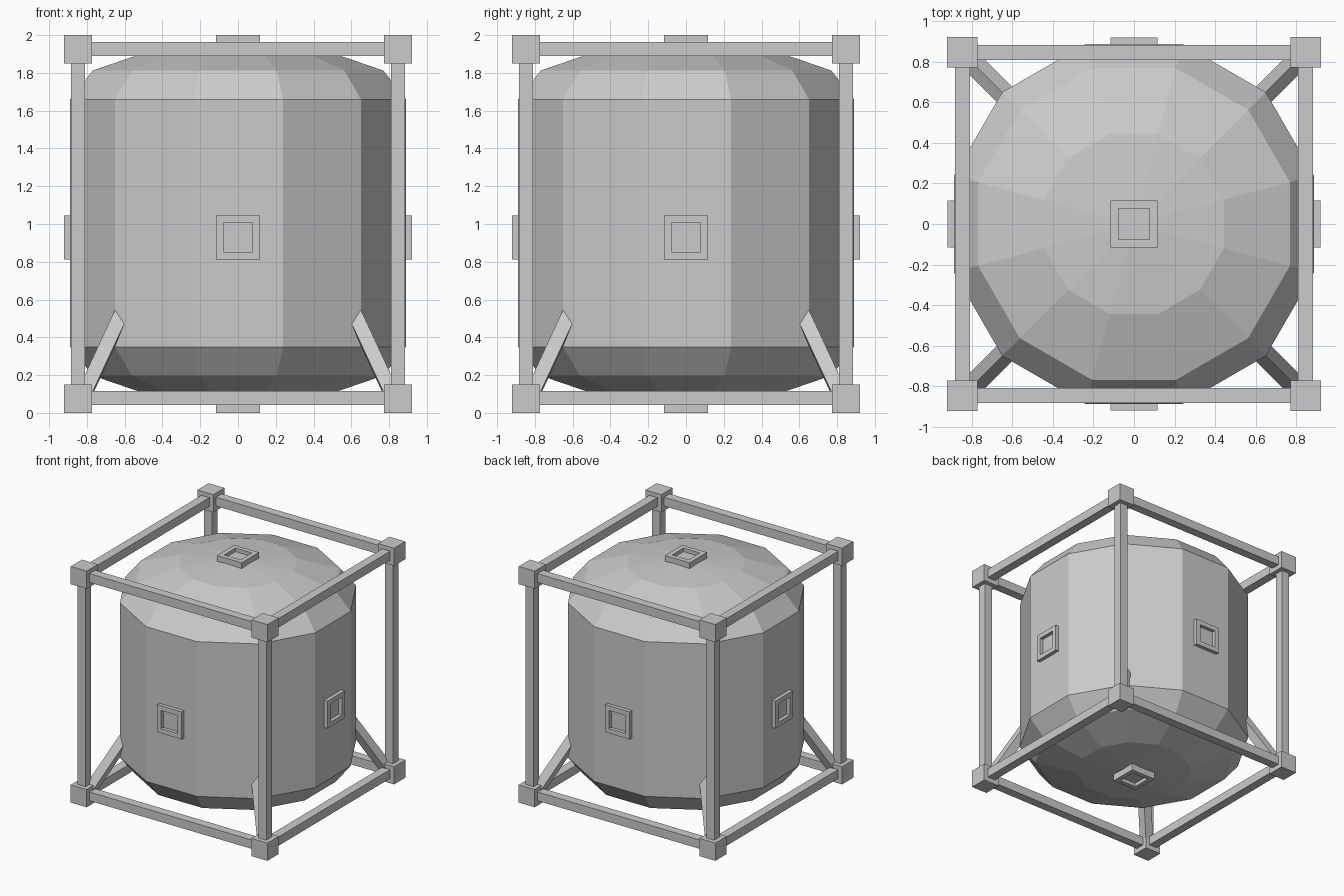
import bpy, bmesh, math
from mathutils import Vector, Matrix

if "Cube" in bpy.data.objects:
    bpy.data.objects.remove(bpy.data.objects["Cube"])


def finish(name, bm):
    bmesh.ops.recalc_face_normals(bm, faces=bm.faces)
    me = bpy.data.meshes.new(name)
    bm.to_mesh(me)
    bm.free()
    ob = bpy.data.objects.new(name, me)
    bpy.context.collection.objects.link(ob)
    return ob


def box(name, centre, size, rot=Matrix()):
    bm = bmesh.new()
    bmesh.ops.create_cube(bm, size=1, matrix=Matrix.Translation(centre) @ rot @ Matrix.Diagonal((*size, 1)))
    return finish(name, bm)


# Twelve-sided tank with squashed-sphere domes at both ends
R, CAP, Z_LOW, Z_HIGH = 0.92, 0.305, 0.35, 1.66
profile = [(R * math.cos(math.radians(a)), z0 + s * CAP * math.sin(math.radians(a)))
           for s, z0, angles in ((-1, Z_LOW, (60, 30, 0)), (1, Z_HIGH, (0, 30, 60)))
           for a in angles]
bm = bmesh.new()
rings = [[bm.verts.new((r * math.cos(math.radians(15 + 30 * i)), r * math.sin(math.radians(15 + 30 * i)), z))
          for i in range(12)] for r, z in profile]
for lo, hi in zip(rings, rings[1:]):
    for i in range(12):
        j = (i + 1) % 12
        bm.faces.new((lo[i], lo[j], hi[j], hi[i]))
for ring, z in ((rings[0], Z_LOW - CAP), (rings[-1], Z_HIGH + CAP)):
    pole = bm.verts.new((0, 0, z))
    for i in range(12):
        bm.faces.new((ring[i], ring[(i + 1) % 12], pole))
finish("tank", bm)

# Frame: corner blocks, posts, rails and diagonal struts
C, ZB, ZT, W = 0.847, 0.078, 1.927, 0.075
for sx in (-1, 1):
    for sy in (-1, 1):
        box("corner_post", (sx * C, sy * C, 1.0), (W, W, 1.8))
        for z in (0.075, 1.925):
            box("corner_block", (sx * C, sy * C, z), (0.15, 0.15, 0.15))
        # strut of diamond section leaning from the corner into the tank
        a = Vector((sx * 0.82, sy * 0.82, 0.085))
        b = Vector((sx * 0.57, sy * 0.57, 0.622))
        d = (b - a).normalized()
        side = Vector((sx, -sy, 0)).normalized()
        up = d.cross(side)
        rot = Matrix((side, up, d)).transposed()
        if rot.determinant() < 0:
            rot = Matrix((-side, up, d)).transposed()
        rot = rot.to_4x4() @ Matrix.Rotation(math.pi / 4, 4, 'Z')
        box("diagonal_strut", (a + b) / 2, (W, W, (b - a).length), rot)
    for z in (ZB, ZT):
        box("side_rail", (sx * C, 0, z), (W, 1.6, W))
        box("cross_rail", (0, sx * C, z), (1.6, W, W))


# Square port plates with a recessed socket, facing +z before placement
def port(name, matrix):
    bm = bmesh.new()
    bmesh.ops.create_cube(bm, size=1, matrix=Matrix.Translation((0, 0, -0.035)) @ Matrix.Diagonal((0.232, 0.232, 0.07, 1)))
    bm.faces.ensure_lookup_table()
    top = max(bm.faces, key=lambda f: f.calc_center_median().z)
    bmesh.ops.inset_region(bm, faces=[top], thickness=0.056)
    new = bmesh.ops.extrude_discrete_faces(bm, faces=[top])['faces'][0]
    bmesh.ops.translate(bm, verts=new.verts, vec=(0, 0, -0.03))
    bm.transform(matrix)
    finish(name, bm)


port("top_port", Matrix.Translation((0, 0, 2)))
port("bottom_port", Matrix.Rotation(math.pi, 4, 'X'))
for k in range(4):
    port("side_port", Matrix.Translation((0, 0, 0.928)) @ Matrix.Rotation(k * math.pi / 2, 4, 'Z')
         @ Matrix.Translation((0.92, 0, 0)) @ Matrix.Rotation(math.pi / 2, 4, 'Y'))
